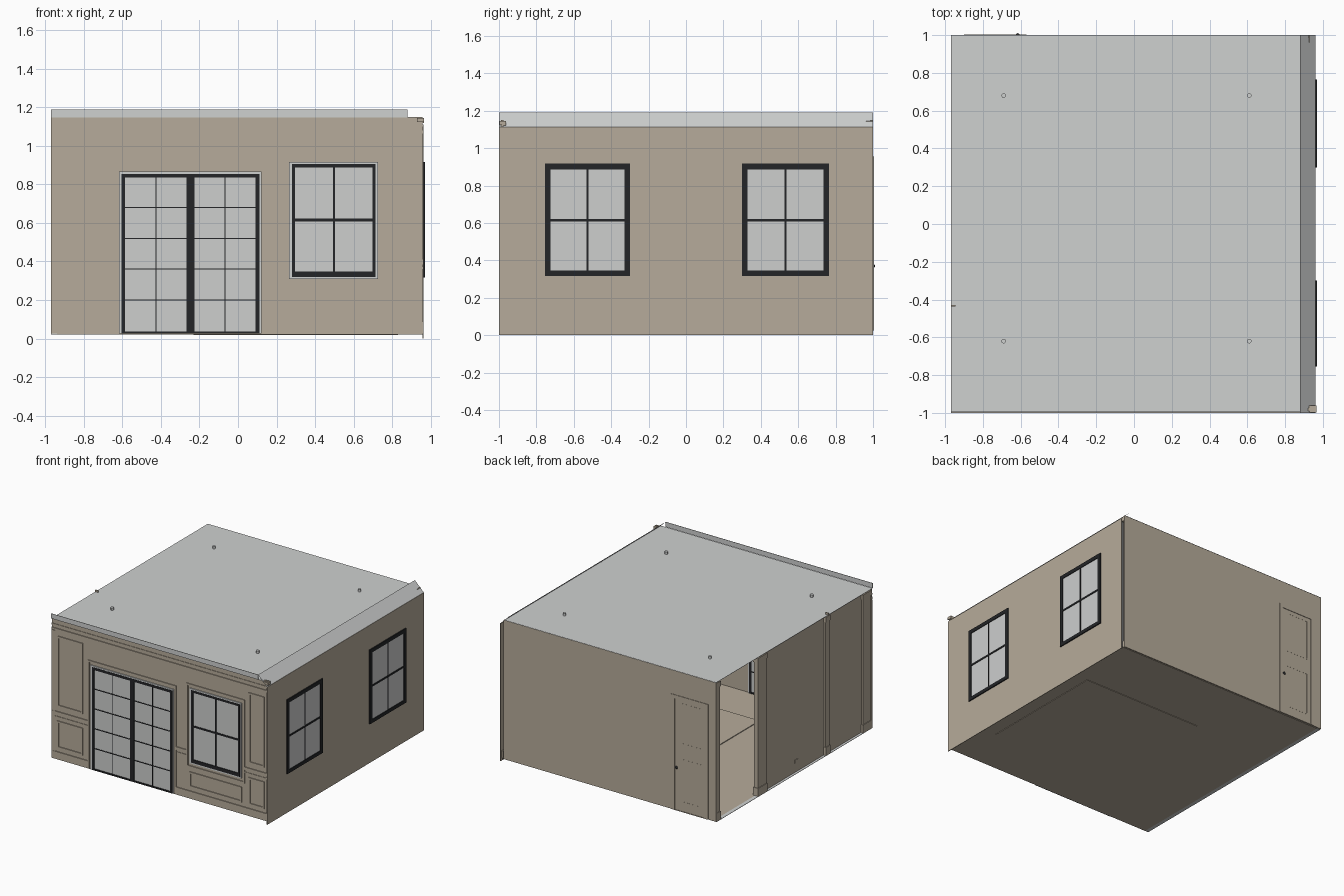
import bpy, bmesh, math
from mathutils import Matrix, Vector

if "Cube" in bpy.data.objects:
    bpy.data.objects.remove(bpy.data.objects["Cube"])


def material(name, rgb):
    m = bpy.data.materials.new(name)
    m.diffuse_color = (*rgb, 1)
    m.use_nodes = True
    m.node_tree.nodes["Principled BSDF"].inputs["Base Color"].default_value = m.diffuse_color
    return m


TAN = material("tan paint", (0.47, 0.41, 0.325))
WHITE = material("ceiling white", (0.62, 0.635, 0.63))
GLASS = material("pale glass", (0.61, 0.62, 0.615))
BLACK = material("black frame", (0.017, 0.018, 0.02))


def finish(name, bm, mat):
    me = bpy.data.meshes.new(name)
    bm.to_mesh(me)
    bm.free()
    me.materials.append(mat)
    ob = bpy.data.objects.new(name, me)
    bpy.context.collection.objects.link(ob)
    return ob


def boxes(name, mat, items):
    """One object made of boxes (x0, x1, y0, y1, z0, z1)."""
    bm = bmesh.new()
    for x0, x1, y0, y1, z0, z1 in items:
        centre = Vector((x0 + x1, y0 + y1, z0 + z1)) / 2
        size = Matrix.Diagonal((x1 - x0, y1 - y0, z1 - z0, 1))
        bmesh.ops.create_cube(bm, size=1, matrix=Matrix.Translation(centre) @ size)
    return finish(name, bm, mat)


def on_wall(axis, a0, a1, d0, d1, z0, z1):
    """Box along a wall: a runs along it, d is depth. axis is the running axis."""
    return (a0, a1, d0, d1, z0, z1) if axis == "x" else (d0, d1, a0, a1, z0, z1)


def frame(axis, a0, a1, d0, d1, z0, z1, w, bottom=None):
    """Four bars round a rectangle."""
    b = w if bottom is None else bottom
    return [on_wall(axis, a0, a0 + w, d0, d1, z0, z1),
            on_wall(axis, a1 - w, a1, d0, d1, z0, z1),
            on_wall(axis, a0 + w, a1 - w, d0, d1, z1 - w, z1),
            on_wall(axis, a0 + w, a1 - w, d0, d1, z0, z0 + b)]


def window(name, axis, a0, a1, d0, d1, z0, z1, w):
    """Sash window with four panes, showing on both sides of the wall."""
    mid, rail, e = (a0 + a1) / 2, 0.615, 0.005
    boxes(name + "_glass", GLASS, [on_wall(axis, a0 + e, a1 - e, d0 + e, d1 - e, z0 + e, z1 - e)])
    boxes(name + "_frame", BLACK, frame(axis, a0, a1, d0, d1, z0, z1, w, 0.028) + [
        on_wall(axis, mid - 0.005, mid + 0.005, d0 + 0.002, d1 - 0.002, z0 + e, z1 - e),
        on_wall(axis, a0 + w, a1 - w, d0 + 0.001, d1 - 0.001, rail - 0.007, rail + 0.007)])


F = 0.025  # floor level
C = 1.15   # ceiling level

# floor, edge strip, rug
boxes("floor", TAN, [(-0.94, 0.958, -0.99, 0.99, F - 0.003, F)])
boxes("floor_edge", WHITE, [(-0.97, -0.94, -0.99, 0.99, F - 0.003, F)])
boxes("rug", TAN, [(-0.23, 0.83, -0.61, 0.45, 0.018, F + 0.006)])

# walls
boxes("right_wall", TAN, [(0.957, 0.962, -1, 1, 0, 1.112)])
boxes("front_wall", TAN, [(-0.97, 0.957, -0.99, -0.975, F, C)])
boxes("back_wall", TAN, [(-0.97, 0.93, 0.985, 1, F, C - 0.003)])
boxes("left_wall", TAN, [(-0.95, -0.94, -0.98, 0.4, F, C - 0.003)])

# ceiling with sloped cove on the right and upright strip on the front
boxes("ceiling", WHITE, [(-0.97, 0.92, -0.995, 1, C - 0.002, C)])
boxes("front_ceiling_strip", WHITE, [(-0.97, 0.88, -1, -0.997, C, 1.19)])
bm = bmesh.new()
bm.faces.new([bm.verts.new(p) for p in
              ((0.962, -1, 1.11), (0.962, 1, 1.11), (0.88, 1, 1.19), (0.88, -1, 1.19))])
finish("right_ceiling_cove", bm, WHITE)

# ceiling lamps
bm = bmesh.new()
for x in (-0.69, 0.61):
    for y in (-0.62, 0.68):
        bmesh.ops.create_cone(bm, cap_ends=True, segments=20, radius1=0.012, radius2=0.012,
                              depth=0.04, matrix=Matrix.Translation((x, y, C)))
finish("ceiling_lamps", bm, WHITE)

# inner crown and base mouldings
boxes("crown_moulding", TAN, [(-0.94, 0.965, -0.985, -0.962, 1.12, 1.145),
                              (0.93, 0.966, -0.998, -0.962, 1.125, 1.145),
                              (-0.94, 0.93, 0.962, 0.986, 1.11, 1.145)])
boxes("inner_baseboard", TAN, [(0.945, 0.958, -0.993, 0.985, F, 0.08),
                               (-0.94, 0.93, 0.975, 0.986, F, 0.08),
                               (-0.941, -0.93, -0.975, 0.4, F, 0.08)])

# front wall panelling: rails and picture-frame mouldings
Y0, Y1 = -0.997, -0.989
rails = [(-0.97, 0.957, Y0, Y1, 1.065, 1.08), (-0.97, 0.957, Y0 + 0.003, Y1, 1.1, 1.112)]
for x0, x1 in ((-0.97, -0.64), (0.14, 0.24), (0.75, 0.957)):
    rails += [(x0, x1, Y0, Y1, 0.385, 0.41), (x0, x1, Y0 + 0.003, Y1, 0.36, 0.37)]
for x0, x1 in ((-0.97, -0.64), (0.14, 0.957)):
    rails.append((x0, x1, Y0, Y1, F, 0.085))
boxes("front_rails", TAN, rails)
panels = []
for x0, x1 in ((-0.92, -0.69), (0.79, 0.93)):
    panels += frame("x", x0, x1, Y0, Y1, 0.45, 1.02, 0.014)
    panels += frame("x", x0, x1, Y0, Y1, 0.115, 0.335, 0.014)
panels += frame("x", 0.26, 0.73, Y0, Y1, 0.115, 0.24, 0.014)
panels += frame("x", 0.235, 0.755, Y0, Y1, 0.275, 0.95, 0.014)
panels += frame("x", -0.645, 0.145, Y0, Y1, F, 0.9, 0.014, 0.004)
boxes("front_panel_mouldings", TAN, panels)
boxes("front_edge_post", TAN, [(-0.97, -0.94, Y0 + 0.002, Y1, F, 1.06)])

# windows
window("front_window", "x", 0.28, 0.715, -1.0, -0.965, 0.32, 0.905, 0.017)
boxes("front_window_trim", WHITE, frame("x", 0.265, 0.727, -0.998, -0.968, 0.31, 0.917, 0.016))
for name, y0, y1 in (("right_window_near", -0.755, -0.30), ("right_window_far", 0.30, 0.765)):
    window(name, "y", y0, y1, 0.945, 0.97, 0.317, 0.917, 0.03)

# glazed double door
boxes("double_door_trim", WHITE, frame("x", -0.618, 0.122, -0.998, -0.968, F, 0.866, 0.014, 0.004))
boxes("double_door_glass", GLASS, [(-0.6, 0.105, -0.994, -0.97, F + 0.004, 0.85)])
door = []
for x0, x1 in ((-0.606, -0.247), (-0.247, 0.112)):
    door += frame("x", x0, x1, -1.0, -0.965, F, 0.855, 0.02, 0.012)
    mid = (x0 + x1) / 2
    door.append((mid - 0.003, mid + 0.003, -0.997, -0.967, F, 0.85))
    for z in (0.2, 0.36, 0.52, 0.68):
        door.append((x0 + 0.02, x1 - 0.02, -0.998, -0.966, z - 0.003, z + 0.003))
boxes("double_door_frame", BLACK, door)

# back door: casing, panels, knob (kept within the wall outline)
for name, d0, d1 in (("outer", 0.998, 1.004), ("inner", 0.978, 0.987)):
    boxes("back_door_" + name, TAN, frame("x", -0.90, -0.57, d0, d1, F, 0.955, 0.03, 0.004)
          + frame("x", -0.84, -0.64, d0, d1 - 0.003, 0.57, 0.9, 0.008)
          + frame("x", -0.84, -0.64, d0, d1 - 0.003, 0.1, 0.45, 0.008))
bm = bmesh.new()
bmesh.ops.create_uvsphere(bm, u_segments=12, v_segments=8, radius=0.012,
                          matrix=Matrix.Translation((-0.615, 0.998, 0.37)))
knob = finish("back_door_knob", bm, BLACK)
for p in knob.data.polygons:
    p.use_smooth = True

# left side posts with caps, beside the wide opening
posts = []
for y0, y1 in ((0.35, 0.46), (-0.455, -0.405), (-0.985, -0.88), (0.945, 0.985)):
    posts += [(-0.965, -0.93, y0, y1, F, 1.13),
              (-0.97, -0.925, y0 - 0.004, y1 + 0.004, F, 0.09),
              (-0.97, -0.925, y0 - 0.004, y1 + 0.004, 1.10, 1.14)]
boxes("left_posts", TAN, posts)
boxes("wall_outlet", TAN, [(-0.955, -0.95, -0.07, -0.03, 0.1, 0.125)])
boxes("left_post_pin", TAN, [(-0.97, -0.945, -0.437, -0.43, 1.13, 1.165)])
